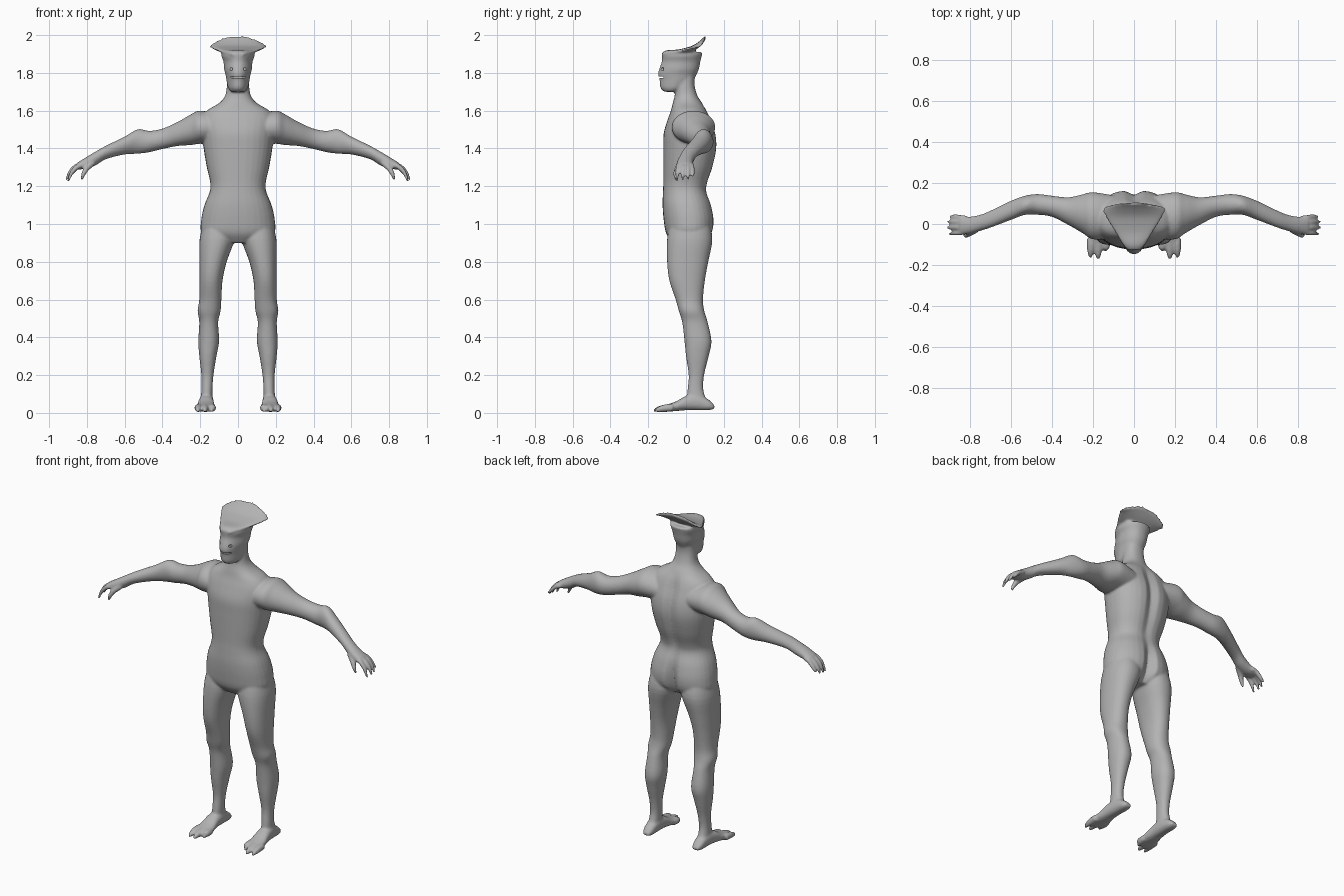
import bpy, bmesh, math
from mathutils import Vector

grey = bpy.data.materials.new("skin_grey")
grey.diffuse_color = (0.45, 0.45, 0.45, 1)
bm = bmesh.new()
N = 32


def spline(rows, steps=4):
    """Catmull-Rom interpolation through rows of numbers."""
    out = []
    for i in range(len(rows) - 1):
        a, b, c, d = (rows[max(0, min(len(rows) - 1, i + k))] for k in (-1, 0, 1, 2))
        for s in range(steps):
            t = s / steps
            out.append([0.5 * (2 * q + (r - p) * t + (2 * p - 5 * q + 4 * r - u) * t * t
                        + (3 * q - p - 3 * r + u) * t ** 3) for p, q, r, u in zip(a, b, c, d)])
    return out + [list(rows[-1])]


def skin(rings):
    """Closed surface through a list of point rings."""
    vs = [[bm.verts.new(p) for p in ring] for ring in rings]
    for a, b in zip(vs, vs[1:]):
        n = len(a)
        for i in range(n):
            bm.faces.new((a[i], a[(i + 1) % n], b[(i + 1) % n], b[i]))
    bm.faces.new(vs[0][::-1])
    bm.faces.new(vs[-1])


def oval(e=2.0):
    """Unit superellipse."""
    for i in range(N):
        a = 2 * math.pi * i / N
        c, s = math.cos(a), math.sin(a)
        yield (math.copysign(abs(c) ** (2 / e), c), math.copysign(abs(s) ** (2 / e), s))


def stack(rows, e=2.0, taper=0.0, s=1):
    """Horizontal rings from rows of z, x0, x1, y0, y1, back groove depth."""
    rings = []
    for z, x0, x1, y0, y1, g in spline(rows):
        ring = []
        for c, v in oval(e):
            x = (x0 + x1) / 2 + c * (x1 - x0) / 2 * (1 - taper * max(0, -v))
            y = (y0 + y1) / 2 + v * (y1 - y0) / 2
            if v > 0:
                y -= g * math.exp(-(x / 0.03) ** 2)
            ring.append((s * x, y, z))
        rings.append(ring)
    skin(rings)


def tube(path, s=1):
    """Round tapering tube along points x, y, z, radius."""
    pts = spline(path)
    rings = []
    for i, p in enumerate(pts):
        d = Vector(pts[min(i + 1, len(pts) - 1)][:3]) - Vector(pts[max(i - 1, 0)][:3])
        q = d.to_track_quat('Z', 'Y')
        ring = [Vector(p[:3]) + q @ Vector((c * p[3], v * p[3], 0)) for c, v in oval()]
        rings.append([(s * w.x, w.y, w.z) for w in ring])
    skin(rings)


# torso and neck
torso = [(0.90, 0.10, -0.07, 0.09, 0.02), (0.95, 0.19, -0.105, 0.14, 0.045),
         (1.02, 0.195, -0.118, 0.152, 0.04), (1.10, 0.178, -0.124, 0.137, 0.02),
         (1.17, 0.15, -0.122, 0.112, 0.01), (1.22, 0.147, -0.12, 0.118, 0.015),
         (1.30, 0.165, -0.12, 0.145, 0.02), (1.40, 0.182, -0.12, 0.166, 0.025),
         (1.48, 0.19, -0.118, 0.16, 0.025), (1.55, 0.195, -0.098, 0.135, 0.02),
         (1.60, 0.165, -0.08, 0.112, 0.01), (1.64, 0.10, -0.07, 0.085, 0),
         (1.68, 0.068, -0.06, 0.06, 0), (1.74, 0.058, -0.055, 0.045, 0), (1.80, 0.055, -0.05, 0.05, 0)]
stack([(z, -w, w, a, b, g) for z, w, a, b, g in torso], e=2.3)

# head with a narrow jaw
head = [(1.70, 0.036, -0.115, -0.05), (1.72, 0.052, -0.135, 0.0), (1.765, 0.062, -0.14, 0.04),
        (1.79, 0.066, -0.148, 0.055), (1.82, 0.074, -0.142, 0.068), (1.86, 0.077, -0.128, 0.076),
        (1.89, 0.088, -0.128, 0.083), (1.91, 0.085, -0.115, 0.088)]
stack([(z, -w, w, a, b, 0) for z, w, a, b in head], e=2.3, taper=0.25)

# flared crest: rows of y, half width, edge height, arch, thickness
crest = [(-0.128, 0.03, 1.897, 0.0, 0.009), (-0.10, 0.055, 1.905, 0.0, 0.015),
         (-0.04, 0.092, 1.915, -0.008, 0.017), (0.02, 0.13, 1.928, -0.004, 0.017),
         (0.055, 0.15, 1.936, 0.018, 0.015), (0.08, 0.155, 1.938, 0.052, 0.011)]
rings = []
for y, w, z, arch, t in spline(crest):
    bow = 0.025 * max(0, y) / 0.08
    rings.append([(w * c, y + bow * (1 - c * c), z + arch * (1 - c * c) + t * v) for c, v in oval()])
skin(rings)

leg = [(1.02, 0.02, 0.18, -0.08, 0.12), (0.92, 0.018, 0.203, -0.10, 0.14),
       (0.80, 0.06, 0.205, -0.10, 0.118), (0.70, 0.082, 0.205, -0.088, 0.10),
       (0.60, 0.088, 0.205, -0.055, 0.09), (0.54, 0.092, 0.214, -0.038, 0.097),
       (0.48, 0.105, 0.205, -0.02, 0.115), (0.38, 0.10, 0.21, -0.008, 0.135),
       (0.30, 0.114, 0.205, 0.0, 0.12), (0.20, 0.13, 0.194, 0.014, 0.096),
       (0.12, 0.135, 0.194, 0.008, 0.092), (0.04, 0.135, 0.20, 0.0, 0.12)]
arm = [(0.10, 1.43, 1.58, -0.07, 0.14), (0.20, 1.425, 1.60, -0.075, 0.155),
       (0.25, 1.418, 1.58, -0.045, 0.145), (0.32, 1.413, 1.54, -0.005, 0.13),
       (0.40, 1.397, 1.505, 0.035, 0.138), (0.47, 1.38, 1.493, 0.045, 0.146),
       (0.53, 1.372, 1.502, 0.045, 0.138), (0.60, 1.368, 1.463, 0.02, 0.113),
       (0.70, 1.343, 1.414, -0.018, 0.065), (0.75, 1.312, 1.386, -0.034, 0.045),
       (0.80, 1.293, 1.356, -0.048, 0.036), (0.85, 1.288, 1.325, -0.05, 0.036)]
# foot: y, x0, x1, z0, z1
foot = [(0.15, 0.145, 0.185, 0.022, 0.04), (0.12, 0.135, 0.197, 0.014, 0.07),
        (0.06, 0.13, 0.203, 0.014, 0.10), (0.0, 0.128, 0.21, 0.014, 0.09),
        (-0.05, 0.122, 0.218, 0.01, 0.062), (-0.10, 0.118, 0.226, 0.006, 0.044),
        (-0.12, 0.125, 0.222, 0.006, 0.035)]

for s in (1, -1):
    # legs and feet
    stack([r + (0,) for r in leg], e=2.2, s=s)
    skin([[(s * ((x0 + x1) / 2 + c * (x1 - x0) / 2), y, (z0 + z1) / 2 + v * (z1 - z0) / 2)
           for c, v in oval(2.3)] for y, x0, x1, z0, z1 in spline(foot)])
    # clawed toes
    for x, tip in ((0.137, -0.135), (0.173, -0.172), (0.21, -0.165)):
        tube([(x, -0.07, 0.028, 0.02), (x, -0.11, 0.025, 0.02),
              (x + 0.002, tip + 0.02, 0.018, 0.014), (x + 0.002, tip, 0.009, 0.005)], s)
    # arms
    skin([[(s * x, (y0 + y1) / 2 + c * (y1 - y0) / 2, (z0 + z1) / 2 + v * (z1 - z0) / 2)
           for c, v in oval()] for x, z0, z1, y0, y1 in spline(arm)])
    # fingers
    for y, dx, tip in ((-0.042, -0.005, 1.225), (-0.016, 0.005, 1.23), (0.01, 0.003, 1.235), (0.032, -0.006, 1.25)):
        tube([(0.82, y * 0.9, 1.312, 0.013), (0.855 + dx, y, 1.303, 0.013),
              (0.885 + dx, y * 1.1, 1.272, 0.011), (0.905 + dx, y * 1.15, tip, 0.006)], s)
    # thumb
    tube([(0.77, -0.025, 1.325, 0.018), (0.80, -0.045, 1.295, 0.015),
          (0.818, -0.055, 1.265, 0.012), (0.828, -0.056, 1.235, 0.006)], s)


def make(name, b):
    bmesh.ops.recalc_face_normals(b, faces=b.faces)
    me = bpy.data.meshes.new(name)
    b.to_mesh(me)
    b.free()
    me.materials.append(grey)
    ob = bpy.data.objects.new(name, me)
    bpy.context.collection.objects.link(ob)
    return ob


body = make("body", bm)

# eye sockets and mouth slit cutter
bm = bmesh.new()
for s in (1, -1):
    tube([(0.036, -0.15, 1.82, 0.008), (0.036, -0.118, 1.82, 0.008)], s)
skin([[(c * 0.09, y, 1.776 + 0.004 * v + 0.008 * c * c) for c, v in oval()] for y in (-0.17, -0.118)])
cutter = make("face_cutter", bm)
cutter.hide_render = True
cutter.hide_viewport = True

# fuse all parts into one smooth skin
fuse = body.modifiers.new("fuse", 'REMESH')
fuse.mode = 'VOXEL'
fuse.voxel_size = 0.0065
fuse.use_smooth_shade = True
soft = body.modifiers.new("soften", 'SMOOTH')
soft.factor = 0.5
soft.iterations = 6
cut = body.modifiers.new("face", 'BOOLEAN')
cut.operation = 'DIFFERENCE'
cut.object = cutter
cut.solver = 'EXACT'
